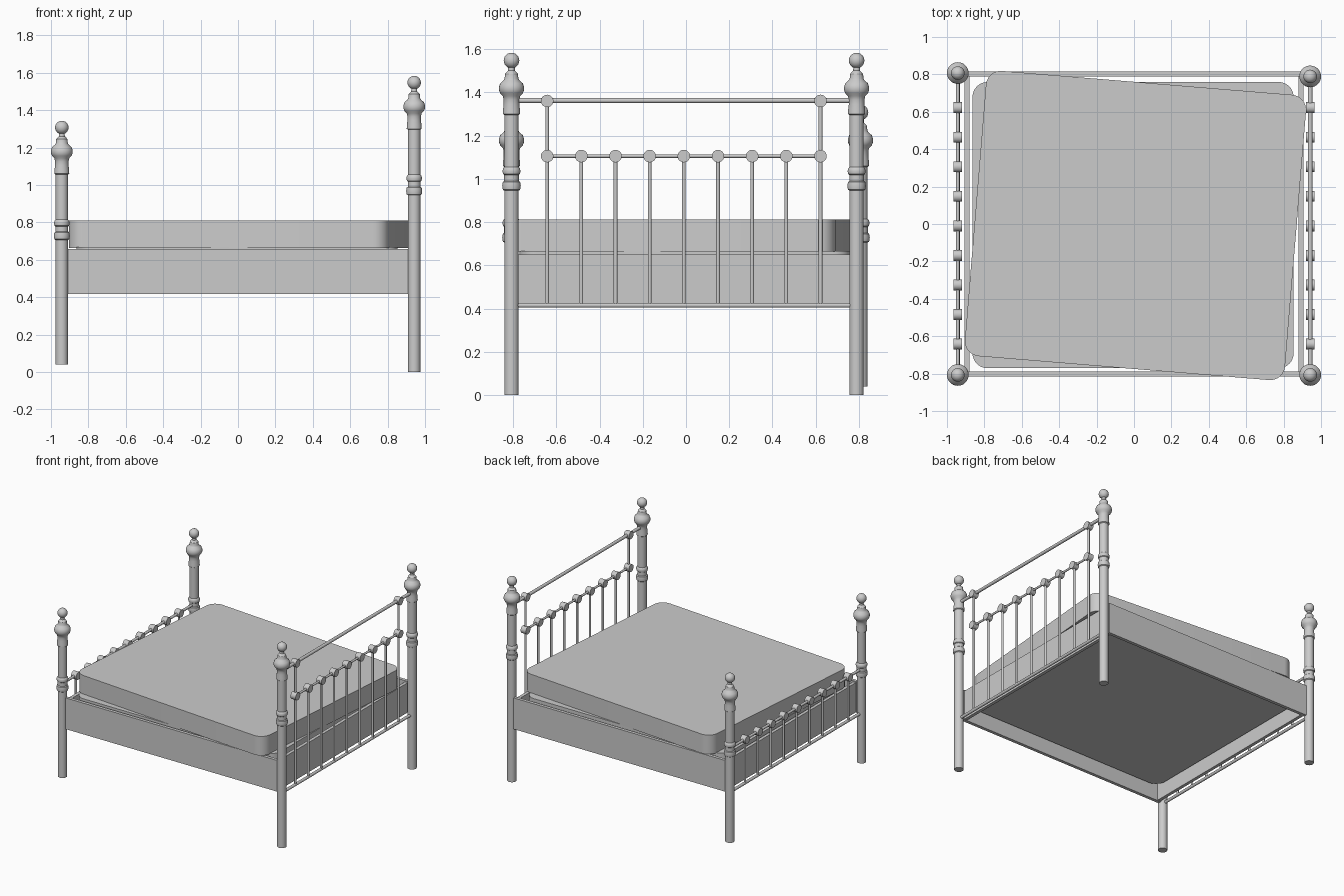
import bpy, bmesh, math
from mathutils import Vector

if "Cube" in bpy.data.objects:
    bpy.data.objects.remove(bpy.data.objects["Cube"])

def finish(name, bm, angle=35):
    bmesh.ops.recalc_face_normals(bm, faces=bm.faces)
    me = bpy.data.meshes.new(name)
    bm.to_mesh(me)
    bm.free()
    ob = bpy.data.objects.new(name, me)
    bpy.context.collection.objects.link(ob)
    bpy.ops.object.select_all(action='DESELECT')
    ob.select_set(True)
    bpy.context.view_layer.objects.active = ob
    bpy.ops.object.shade_smooth_by_angle(angle=math.radians(angle))
    return ob

def rod(name, a, b, r, segs=16):
    """Capped cylinder between two points."""
    a, b = Vector(a), Vector(b)
    bm = bmesh.new()
    bmesh.ops.create_cone(bm, cap_ends=True, segments=segs, radius1=r, radius2=r, depth=(b - a).length)
    ob = finish(name, bm)
    ob.location = (a + b) / 2
    ob.rotation_euler = Vector((b - a)).to_track_quat('Z', 'Y').to_euler()
    return ob

def board(name, centre, size):
    bm = bmesh.new()
    bmesh.ops.create_cube(bm, size=1)
    bmesh.ops.scale(bm, vec=size, verts=bm.verts)
    ob = finish(name, bm)
    ob.location = centre
    return ob

def lathe(name, profile, loc, segs=28):
    bm = bmesh.new()
    vs = [bm.verts.new((r, 0, z)) for r, z in profile]
    es = [bm.edges.new(p) for p in zip(vs, vs[1:])]
    bmesh.ops.spin(bm, geom=vs + es, axis=(0, 0, 1), cent=(0, 0, 0), angle=math.tau, steps=segs)
    bmesh.ops.remove_doubles(bm, verts=bm.verts, dist=1e-5)
    ob = finish(name, bm)
    ob.location = loc
    return ob

def pad(name, centre, size, radius):
    """Slab with rounded vertical corners."""
    bm = bmesh.new()
    bmesh.ops.create_cube(bm, size=1)
    bmesh.ops.scale(bm, vec=size, verts=bm.verts)
    up = [e for e in bm.edges if abs(e.verts[0].co.z - e.verts[1].co.z) > 0.01]
    bmesh.ops.bevel(bm, geom=up, offset=radius, segments=8, profile=0.5, affect='EDGES')
    ob = finish(name, bm)
    ob.location = centre
    return ob

# Turned post: shaft, two rings, bell, bulge, neck and ball
PROFILE = [(0, 0), (.033, 0), (.033, .945), (.040, .95), (.043, .967), (.040, .985), (.034, .99),
           (.034, 1.018), (.039, 1.022), (.042, 1.035), (.039, 1.048), (.033, 1.055),
           (.033, 1.295), (.040, 1.30), (.039, 1.32), (.036, 1.345), (.036, 1.365), (.040, 1.383),
           (.052, 1.395), (.058, 1.410), (.058, 1.425), (.052, 1.442), (.037, 1.455), (.032, 1.463),
           (.030, 1.485), (.024, 1.492), (.016, 1.50), (.015, 1.515)]
PROFILE += [(.036 * math.sin(a), 1.547 - .036 * math.cos(a))
            for a in [math.radians(d) for d in range(30, 180, 15)]] + [(0, 1.583)]
DROP = 0.24
FOOT = [(r, 0.04 if z == 0 else z - DROP) for r, z in PROFILE]

PX = 0.942
for side, y in (("front", -0.807), ("back", 0.789)):
    lathe("head_post_" + side, PROFILE, (PX, y, 0))
for side, y in (("front", -0.807), ("back", 0.807)):
    lathe("foot_post_" + side, FOOT, (-PX, y, 0))

# Spindles with round collars, plus cross tubes
def knob(name, x, y, z):
    rod(name, (x - .022, y, z), (x + .022, y, z), .029, 20)

STEP = 0.158
for i in range(9):
    y = -0.010 + (i - 4) * STEP
    outer = i in (0, 8)
    rod(f"head_spindle_{i}", (PX, y, .415), (PX, y, 1.36 if outer else 1.105), .0085)
    knob(f"head_collar_{i}", PX, y, 1.105)
    if outer:
        knob(f"head_top_collar_{i}", PX, y, 1.36)
    rod(f"foot_spindle_{i}", (-PX, y, .42), (-PX, y, .76), .0085)
    knob(f"foot_collar_{i}", -PX, y, .76)
END = 4 * STEP
rod("head_top_tube", (PX, -.807, 1.362), (PX, .789, 1.362), .012)
rod("head_middle_tube", (PX, -.01 - END, 1.105), (PX, -.01 + END, 1.105), .008)
rod("head_lower_tube", (PX, -.807, .415), (PX, .789, .415), .011)
rod("foot_upper_tube", (-PX, -.807, .76), (-PX, .807, .76), .010)
rod("foot_lower_tube", (-PX, -.807, .42), (-PX, .807, .42), .011)

# Bed frame boards
for s, n in ((-1, "front"), (1, "back")):
    board("side_rail_" + n, (0, s * .802, .537), (1.82, .025, .242))
for s, n in ((-1, "foot"), (1, "head")):
    board("end_rail_" + n, (s * .893, 0, .534), (.025, 1.58, .23))

# Box base and the slightly turned mattress on top
pad("box_base", (-.005, -.006, .593), (1.717, 1.53, .148), .08)
mattress = pad("mattress", (.008, -.008, .737), (1.717, 1.53, .148), .08)
mattress.rotation_euler.z = math.radians(-4.7)
